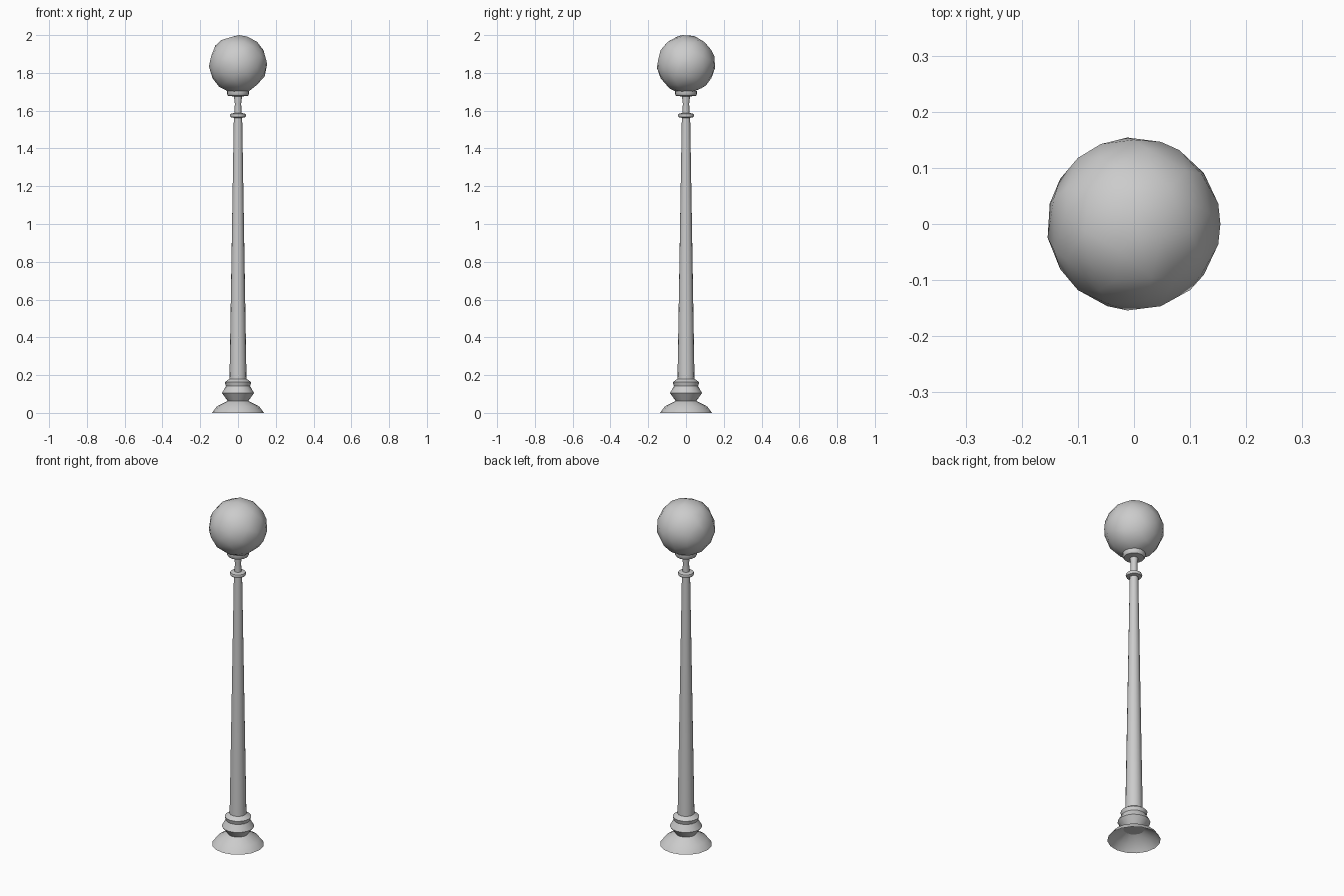
import bpy, bmesh, math

if "Cube" in bpy.data.objects:
    bpy.data.objects.remove(bpy.data.objects["Cube"])

SIDES = 16


def finish(name, bm, angle):
    mesh = bpy.data.meshes.new(name)
    bm.to_mesh(mesh)
    bm.free()
    obj = bpy.data.objects.new(name, mesh)
    bpy.context.collection.objects.link(obj)
    bpy.ops.object.select_all(action='DESELECT')
    obj.select_set(True)
    bpy.context.view_layer.objects.active = obj
    bpy.ops.object.shade_smooth_by_angle(angle=math.radians(angle))
    return obj


def turned(name, profile, cap_bottom=False, cap_top=False):
    """Revolve (radius, height) points, listed upwards, around z."""
    bm = bmesh.new()
    rings = []
    for r, z in profile:
        rings.append([bm.verts.new((r * math.cos(2 * math.pi * i / SIDES),
                                    r * math.sin(2 * math.pi * i / SIDES), z))
                      for i in range(SIDES)])
    for low, high in zip(rings, rings[1:]):
        for i in range(SIDES):
            j = (i + 1) % SIDES
            bm.faces.new((low[i], low[j], high[j], high[i]))
    if cap_bottom:
        bm.faces.new(rings[0][::-1])
    if cap_top:
        bm.faces.new(rings[-1])
    return finish(name, bm, 40)


# Flared foot, hollow underneath
turned("foot", [(0.138, 0), (0.112, 0.034), (0.055, 0.064)])

# Bulging pedestal and collar
turned("pedestal", [(0.055, 0.064), (0.085, 0.105), (0.064, 0.142),
                    (0.070, 0.163), (0.045, 0.180)], cap_bottom=True)

# Tapered post
turned("post", [(0.045, 0.180), (0.022, 1.567)], cap_top=True)

# Ring near the top
turned("ring", [(0.022, 1.562), (0.040, 1.566), (0.043, 1.575),
                (0.040, 1.583), (0.018, 1.588)], cap_bottom=True, cap_top=True)

# Thin neck and the cup holding the globe
turned("neck", [(0.018, 1.585), (0.017, 1.640), (0.021, 1.670), (0.021, 1.682)])
turned("globe_cup", [(0.021, 1.675), (0.053, 1.679), (0.059, 1.688),
                     (0.059, 1.704)], cap_bottom=True, cap_top=True)

# Faceted globe
bm = bmesh.new()
bmesh.ops.create_icosphere(bm, subdivisions=3, radius=0.154)
bmesh.ops.translate(bm, vec=(0, 0, 1.846), verts=bm.verts)
globe = finish("globe", bm, 60)
reduce_faces = globe.modifiers.new("reduce_faces", 'DECIMATE')
reduce_faces.ratio = 0.5
